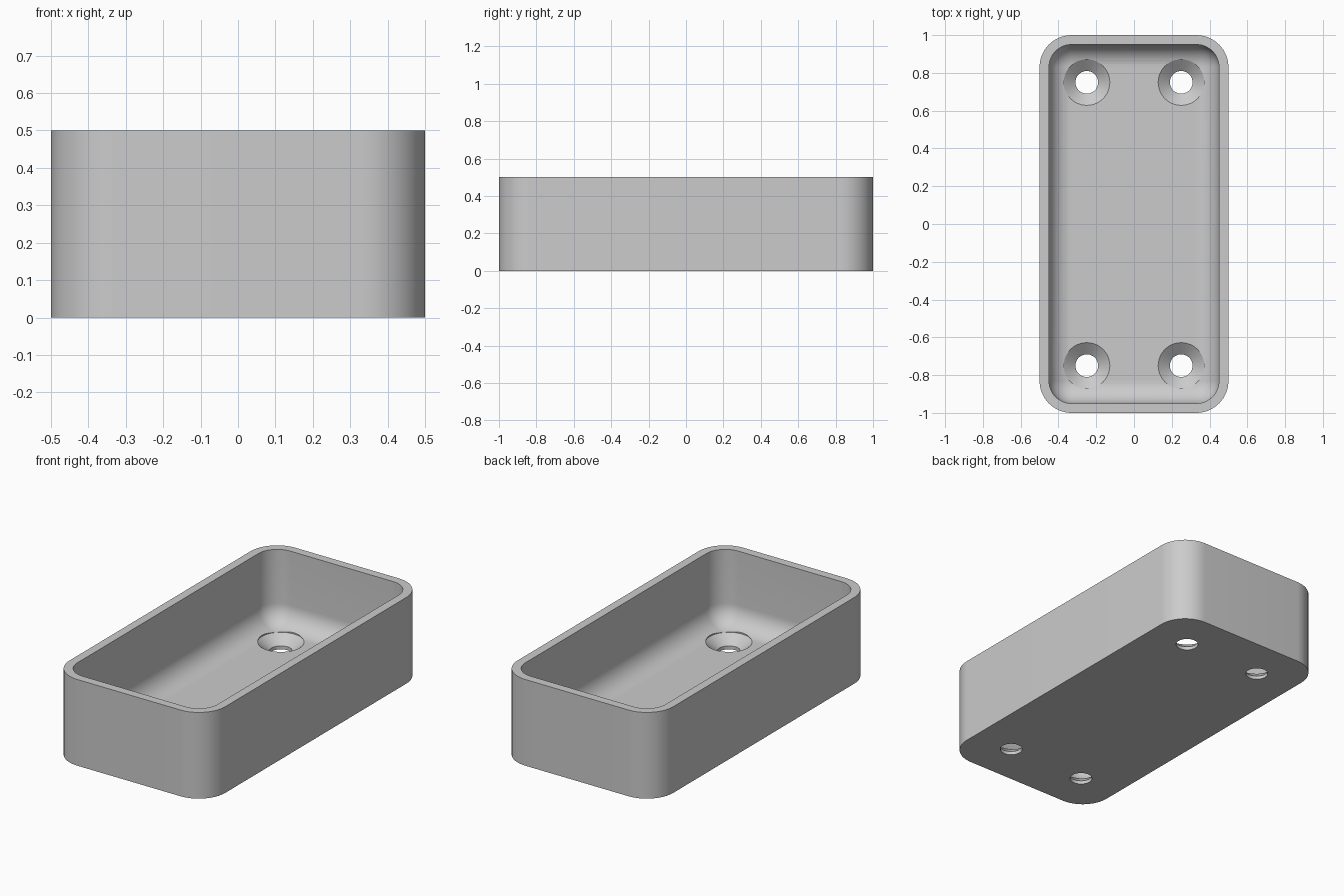
import bpy, bmesh
from math import sin, cos, pi, radians

cube = bpy.data.objects.get("Cube")
if cube:
    bpy.data.objects.remove(cube, do_unlink=True)

WIDTH, LENGTH, HEIGHT = 1.0, 2.0, 0.5
WALL, FLOOR = 0.05, 0.07
CORNER, FILLET = 0.17, 0.118
CORNER_STEPS, FILLET_STEPS, HOLE_SIDES = 16, 12, 48

grey = bpy.data.materials.new("plain_grey")
grey.use_nodes = True
grey.diffuse_color = (0.6, 0.6, 0.6, 1)
grey.node_tree.nodes["Principled BSDF"].inputs["Base Color"].default_value = (0.6, 0.6, 0.6, 1)


def rounded_ring(bm, inset, z):
    """Rounded rectangle, inset from the outer outline."""
    r = CORNER - inset
    cx, cy = WIDTH / 2 - CORNER, LENGTH / 2 - CORNER
    ring = []
    for k, (sx, sy) in enumerate([(1, 1), (-1, 1), (-1, -1), (1, -1)]):
        for i in range(CORNER_STEPS + 1):
            a = (k + i / CORNER_STEPS) * pi / 2
            ring.append(bm.verts.new((sx * cx + r * cos(a), sy * cy + r * sin(a), z)))
    return ring


def circle_ring(bm, x, y, r, z):
    angles = [2 * pi * i / HOLE_SIDES for i in range(HOLE_SIDES)]
    return [bm.verts.new((x + r * cos(a), y + r * sin(a), z)) for a in angles]


def loft(bm, rings):
    """Skin the rings in order and cap both ends."""
    for a, b in zip(rings, rings[1:]):
        for i in range(len(a)):
            j = (i + 1) % len(a)
            bm.faces.new((a[i], a[j], b[j], b[i]))
    bm.faces.new(rings[0][::-1])
    bm.faces.new(rings[-1])


def make_object(name, bm):
    bmesh.ops.recalc_face_normals(bm, faces=bm.faces)
    mesh = bpy.data.meshes.new(name)
    bm.to_mesh(mesh)
    bm.free()
    mesh.materials.append(grey)
    obj = bpy.data.objects.new(name, mesh)
    bpy.context.collection.objects.link(obj)
    return obj


# Open tray: outer wall, rim, inner wall, then a rounded run into the floor
bm = bmesh.new()
sections = [(0, 0), (0, HEIGHT), (WALL, HEIGHT)]
for i in range(FILLET_STEPS + 1):
    a = i / FILLET_STEPS * pi / 2
    sections.append((WALL + FILLET * (1 - cos(a)), FLOOR + FILLET * (1 - sin(a))))
loft(bm, [rounded_ring(bm, inset, z) for inset, z in sections])
tray = make_object("tray", bm)

# Four countersunk screw holes, cut through the floor
bm = bmesh.new()
hole_profile = [(0.06, -0.05), (0.06, 0.02), (0.122, FLOOR), (0.122, 0.2)]
for x in (-0.25, 0.25):
    for y in (-0.75, 0.75):
        loft(bm, [circle_ring(bm, x, y, r, z) for r, z in hole_profile])
cutter = make_object("screw_hole_cutter", bm)

cut = tray.modifiers.new("screw_holes", "BOOLEAN")
cut.operation = "DIFFERENCE"
cut.solver = "EXACT"
cut.object = cutter
bpy.ops.object.select_all(action="DESELECT")
bpy.context.view_layer.objects.active = tray
tray.select_set(True)
bpy.ops.object.modifier_apply(modifier=cut.name)
bpy.data.objects.remove(cutter, do_unlink=True)

# Soft curves with crisp rim and hole edges
bpy.ops.object.shade_smooth_by_angle(angle=radians(30))
